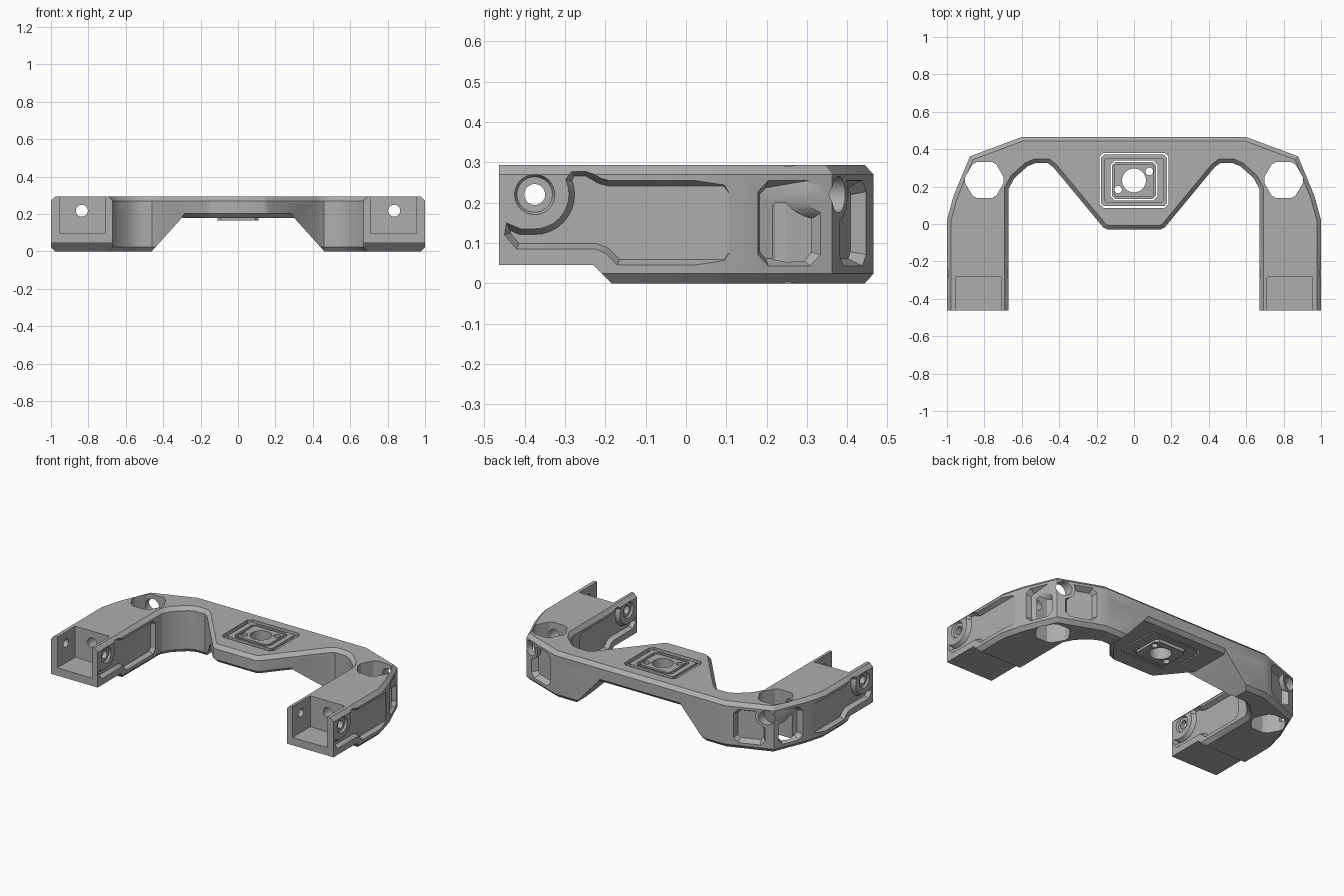
import bpy, bmesh, math
from mathutils import Matrix, Vector

if "Cube" in bpy.data.objects:
    bpy.data.objects.remove(bpy.data.objects["Cube"])

TOP = 0.293
grey = bpy.data.materials.new("mid grey")
grey.diffuse_color = (0.42, 0.42, 0.42, 1)
grey.use_nodes = True
grey.node_tree.nodes["Principled BSDF"].inputs["Base Color"].default_value = grey.diffuse_color


def inset(pts, d):
    """Offset a counter-clockwise outline inward by d."""
    out = []
    for i, p in enumerate(pts):
        p, a, b = Vector(p), Vector(pts[i - 1]), Vector(pts[(i + 1) % len(pts)])
        e1, e2 = (p - a).normalized(), (b - p).normalized()
        n1, n2 = Vector((-e1.y, e1.x)), Vector((-e2.y, e2.x))
        out.append(p + (n1 + n2) * d / (1 + n1.dot(n2)))
    return out


def loft(name, pts, layers, matrix=Matrix()):
    """Stack an outline at (height, inset) layers and cap both ends."""
    bm = bmesh.new()
    rings = [[bm.verts.new((p[0], p[1], z)) for p in inset(pts, d)] for z, d in layers]
    n = len(pts)
    for lo, hi in zip(rings, rings[1:]):
        for i in range(n):
            bm.faces.new((lo[i], lo[(i + 1) % n], hi[(i + 1) % n], hi[i]))
    bm.faces.new(rings[0][::-1])
    bm.faces.new(rings[-1])
    bm.transform(matrix)
    bmesh.ops.recalc_face_normals(bm, faces=bm.faces)
    me = bpy.data.meshes.new(name)
    bm.to_mesh(me)
    bm.free()
    ob = bpy.data.objects.new(name, me)
    bpy.context.collection.objects.link(ob)
    me.materials.append(grey)
    return ob


def apply_mods(ob):
    bpy.context.view_layer.objects.active = ob
    for m in list(ob.modifiers):
        bpy.ops.object.modifier_apply(modifier=m.name)


def boolean(ob, tool, op='DIFFERENCE', keep=False):
    m = ob.modifiers.new("bool", 'BOOLEAN')
    m.operation, m.object, m.solver = op, tool, 'EXACT'
    apply_mods(ob)
    if not keep:
        bpy.data.objects.remove(tool)


def circle(r, n=32, cx=0, cy=0):
    return [(cx + r * math.cos(2 * math.pi * i / n), cy + r * math.sin(2 * math.pi * i / n)) for i in range(n)]


def rect(x0, x1, y0, y1, c=0.0):
    """Rectangle, with cut corners when c is set."""
    if not c:
        return [(x0, y0), (x1, y0), (x1, y1), (x0, y1)]
    return [(x0 + c, y0), (x1 - c, y0), (x1, y0 + c), (x1, y1 - c),
            (x1 - c, y1), (x0 + c, y1), (x0, y1 - c), (x0, y0 + c)]


def frame(origin, u, n):
    """Local axes: u along the face, world up, n outward."""
    u, n = Vector(u).normalized(), Vector(n).normalized()
    m = Matrix((u, Vector((0, 0, 1)), n)).transposed().to_4x4()
    m.translation = origin
    return m


ALONG_Y = Matrix.Rotation(math.pi / 2, 4, 'X')     # local (x, y, z) -> (x, -z, y)

# Main arch: chamfered outline, made from its right half
half = [(0.14, -0.03), (0.165, -0.018), (0.43, 0.302), (0.46, 0.325), (0.53, 0.325), (0.57, 0.308),
        (0.64, 0.245), (0.67, 0.19), (0.67, -0.56), (1, -0.56), (1, 0.02), (0.965, 0.15),
        (0.877, 0.362), (0.6, 0.465)]
outline = half + [(-x, y) for x, y in reversed(half)]
body = loft("bracket_body", outline, [(0, 0.022), (0.024, 0), (0.27, 0), (TOP, 0.022)])

# Raised bridge: remove the lower middle, then restore the chamfered slab
trapezoid = [(-0.57, -0.12), (0.57, -0.12), (0.30, 0.18), (0.28, 0.21), (-0.28, 0.21), (-0.30, 0.18)]
boolean(body, loft("arch_cutter", trapezoid, [(-1, 0), (1, 0)], ALONG_Y))
boolean(body, loft("slab", outline, [(0.18, 0.022), (0.202, 0), (0.25, 0)]), 'UNION')

# Square front ends and stepped leg undersides
boolean(body, loft("front_trim", rect(-2, 2, -1, -0.463), [(-1, 0), (1, 0)]))
step = [(-0.6, -0.1), (-0.08, -0.1), (-0.185, 0.0), (-0.23, 0.045), (-0.6, 0.045)]
boolean(body, loft("step_cutter", step, [(-2, 0), (2, 0)], frame((0, 0, 0), (0, 1, 0), (1, 0, 0))))

# Leg side panels, curling around the screw boss
by, bz = -0.375, 0.22
arc = [(by + 0.085 * math.cos(a), bz + 0.085 * math.sin(a))
       for a in [math.radians(25 - 115 * i / 10) for i in range(11)]]
panel = ([(-0.45, 0.12), (-0.42, 0.085), (-0.225, 0.085), (-0.20, 0.075), (-0.17, 0.045), (0.10, 0.045),
          (0.12, 0.07), (0.12, 0.23), (0.10, 0.255), (-0.19, 0.255), (-0.21, 0.26), (-0.245, 0.28),
          (-0.285, 0.28)] + arc + [(-0.41, 0.135), (-0.445, 0.15)])
sides = [frame((1, 0, 0), (0, 1, 0), (1, 0, 0)), frame((0.67, 0, 0), (0, 1, 0), (-1, 0, 0))]
for m in sides:
    boolean(body, loft("leg_panel", panel, [(-0.025, 0.014), (0, 0), (0.08, 0)], m))
    boolean(body, loft("screw_recess", circle(0.05, cx=by, cy=bz), [(-0.012, 0.006), (0, 0), (0.08, 0)], m))
boolean(body, loft("screw_hole", circle(0.026, cx=by, cy=bz), [(-0.6, 0), (0.3, 0)], sides[0]))

# Two panels on the slanted corner faces, leaving a boss for the long bore
boss = loft("boss", circle(0.068, cx=0.84, cy=0.222), [(-1, 0), (1, 0)], ALONG_Y)
for p, q, w in (((0.965, 0.15), (0.877, 0.362), 0.084), ((0.877, 0.362), (0.6, 0.465), 0.095)):
    p, q = Vector((*p, 0)), Vector((*q, 0))
    u = q - p
    tool = loft("corner_panel", rect(-w, w, 0.043, 0.255, 0.028),
                [(-0.035, 0.018), (0, 0), (0.1, 0)], frame((p + q) / 2, u, (u.y, -u.x, 0)))
    boolean(tool, boss, keep=True)
    boolean(body, tool)
bpy.data.objects.remove(boss)

# Open pocket in the leg end, hexagonal well and long bore
boolean(body, loft("pocket", rect(0.71, 0.955, -0.7, -0.283), [(0.095, 0), (0.5, 0)]))
hexa = [Vector(p) for p in circle(0.112, 6, 0.8, 0.235)]
well = []
for i, p in enumerate(hexa):
    well += [p.lerp(hexa[i - 1], 0.15), p.lerp(hexa[(i + 1) % 6], 0.15)]
boolean(body, loft("hex_well", well, [(-0.2, 0), (0.5, 0)]))
boolean(body, loft("long_bore", circle(0.032, cx=0.835, cy=0.218), [(-0.7, 0), (0.4, 0)], ALONG_Y))
boolean(body, loft("back_bore", circle(0.045, cx=0.835, cy=0.22), [(-0.7, 0), (-0.31, 0)], ALONG_Y))

# Keep the finished right half and mirror it
mir = body.modifiers.new("mirror", 'MIRROR')
mir.use_axis[0] = True
mir.use_bisect_axis[0] = True
apply_mods(body)

# Mounting pad below the bridge
CY = 0.233
boolean(body, loft("pad", rect(-0.11, 0.11, CY - 0.1, CY + 0.1, 0.02), [(0.165, 0), (0.2, 0)]), 'UNION')


def ring(w, h, t, z0, z1):
    """Rectangular slit of width t."""
    r = loft("slit", rect(-w, w, CY - h, CY + h, 0.022), [(z0, 0), (z1, 0)])
    boolean(r, loft("core", rect(-w, w, CY - h, CY + h, 0.022), [(z0 - 0.1, t), (z1 + 0.1, t)]))
    return r


# Mount grooves, centre hole and two pin holes
boolean(body, ring(0.185, 0.147, 0.028, 0.278, 0.4))
boolean(body, ring(0.185, 0.147, 0.009, 0.1, 0.4))
boolean(body, ring(0.125, 0.107, 0.018, 0.278, 0.4))
boolean(body, ring(0.125, 0.107, 0.008, 0.1, 0.4))
for x, y, r in ((0, CY, 0.064), (0.082, 0.281, 0.02), (-0.085, 0.184, 0.02)):
    boolean(body, loft("pin_hole", circle(r, cx=x, cy=y), [(0, 0), (0.5, 0)]))

bpy.ops.object.select_all(action='DESELECT')
body.select_set(True)
bpy.context.view_layer.objects.active = body
bpy.ops.object.shade_smooth_by_angle(angle=math.radians(28))
